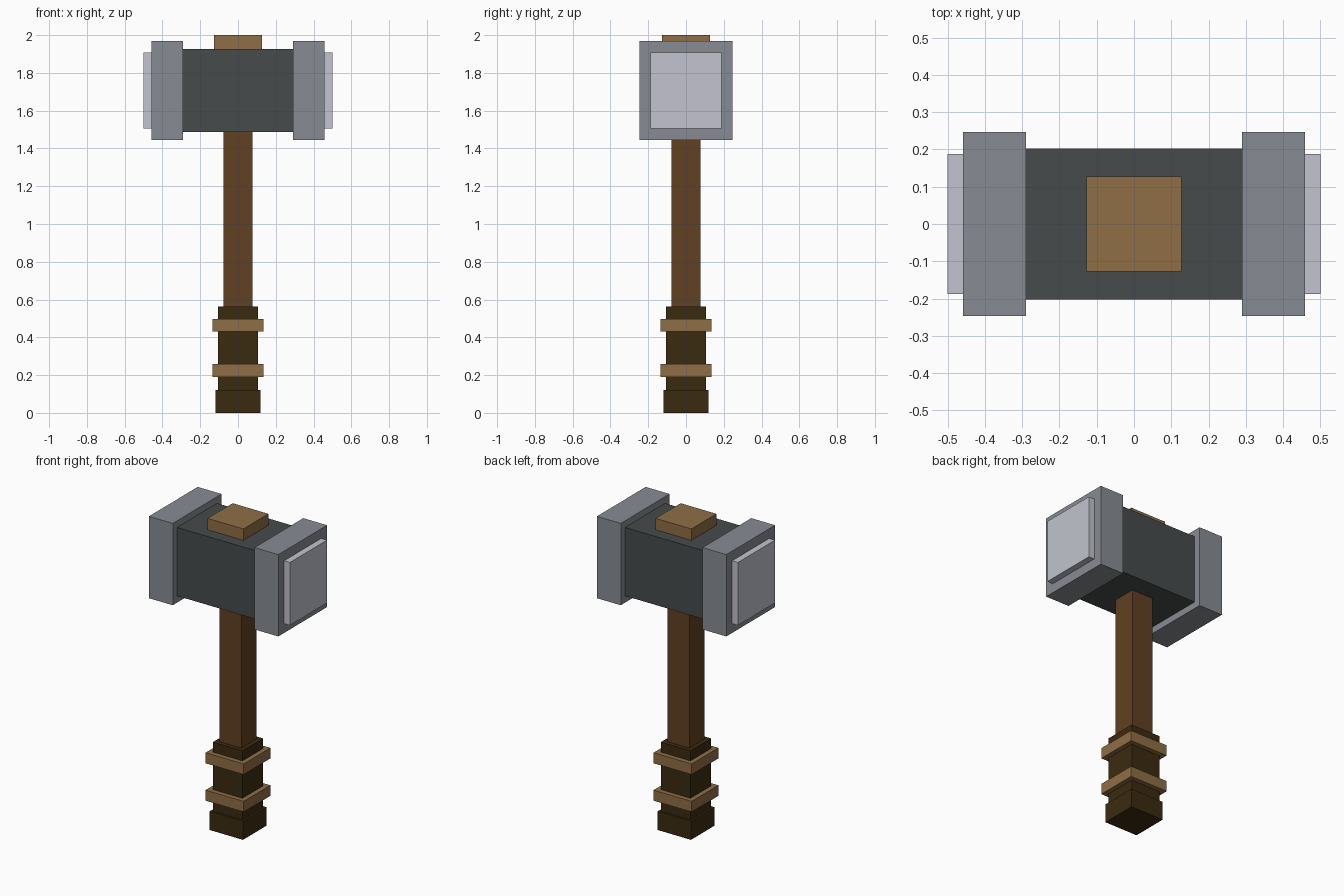
import bpy

old = bpy.data.objects.get("Cube")
if old:
    bpy.data.objects.remove(old, do_unlink=True)


def material(name, rgb):
    mat = bpy.data.materials.new(name)
    mat.use_nodes = True
    mat.diffuse_color = (*rgb, 1)
    mat.node_tree.nodes["Principled BSDF"].inputs["Base Color"].default_value = (*rgb, 1)
    return mat


dark_iron = material("dark iron", (0.063, 0.070, 0.070))
steel = material("steel", (0.245, 0.265, 0.295))
pale_steel = material("pale steel", (0.54, 0.55, 0.62))
brown_wood = material("brown wood", (0.118, 0.052, 0.016))
tan_leather = material("tan leather", (0.275, 0.156, 0.060))
dark_grip = material("dark grip", (0.043, 0.024, 0.005))


def box(name, mat, half_y, bottom, top, x0, x1):
    """Flat-sided block between x0..x1 and bottom..top, centred on y."""
    bpy.ops.mesh.primitive_cube_add(
        size=1, location=((x0 + x1) / 2, 0, (bottom + top) / 2))
    obj = bpy.context.object
    obj.name = name
    obj.scale = (x1 - x0, 2 * half_y, top - bottom)
    bpy.ops.object.transform_apply(location=False, rotation=False, scale=True)
    obj.data.materials.append(mat)
    return obj


def post(name, mat, half, bottom, top):
    """Square block centred on the handle axis."""
    return box(name, mat, half, bottom, top, -half, half)


# Handle: shaft, grip wrap, pommel and bands
post("shaft", brown_wood, 0.077, 0.05, 1.55)
post("grip", dark_grip, 0.105, 0.06, 0.562)
post("pommel", dark_grip, 0.118, 0.0, 0.12)
for label, z in (("lower", 0.19), ("upper", 0.43)):
    post(label + "_band", tan_leather, 0.135, z, z + 0.068)

# Head: core, top cap, and a collar with a striking face at each end
box("head_core", dark_iron, 0.203, 1.488, 1.927, -0.3, 0.3)
post("top_cap", tan_leather, 0.127, 1.9, 2.0)
for side, s in (("left", 1), ("right", -1)):
    for part, mat, half_y, bottom, top, a, b in (
            ("collar", steel, 0.247, 1.445, 1.97, 0.29, 0.459),
            ("striking_face", pale_steel, 0.188, 1.505, 1.908, 0.44, 0.5)):
        x0, x1 = sorted((s * a, s * b))
        box(side + "_" + part, mat, half_y, bottom, top, x0, x1)
